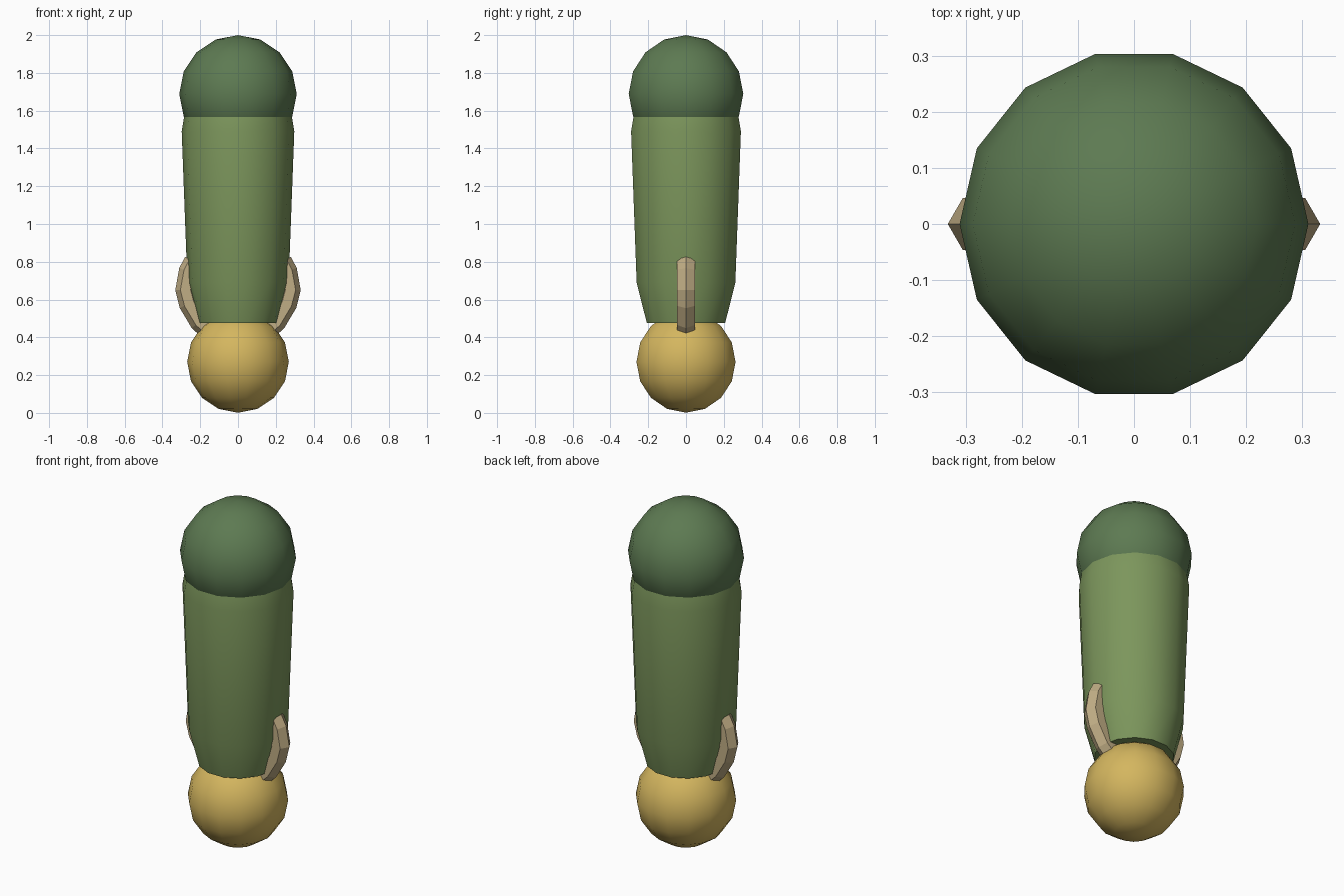
import bpy, bmesh, math

if "Cube" in bpy.data.objects:
    bpy.data.objects.remove(bpy.data.objects["Cube"])

SIDES = 14


def material(name, r, g, b):
    m = bpy.data.materials.new(name)
    lin = [((c / 255 + 0.055) / 1.055) ** 2.4 for c in (r, g, b)]
    m.diffuse_color = (*lin, 1)
    m.use_nodes = True
    m.node_tree.nodes["Principled BSDF"].inputs["Base Color"].default_value = m.diffuse_color
    return m


dark_green = material("dark green", 93, 122, 82)
leaf_green = material("leaf green", 124, 150, 92)
gold = material("gold", 212, 182, 95)
tan = material("tan", 192, 173, 133)


def skin(name, rings, mat, smooth):
    """Join equal-sized rings of points into a closed tube."""
    bm = bmesh.new()
    loops = [[bm.verts.new(p) for p in ring] for ring in rings]
    n = len(loops[0])
    for a, b in zip(loops, loops[1:]):
        for i in range(n):
            j = (i + 1) % n
            bm.faces.new((a[i], a[j], b[j], b[i]))
    bm.faces.new(loops[0])
    bm.faces.new(loops[-1])
    bmesh.ops.remove_doubles(bm, verts=bm.verts, dist=1e-4)
    bmesh.ops.recalc_face_normals(bm, faces=bm.faces)
    me = bpy.data.meshes.new(name)
    bm.to_mesh(me)
    bm.free()
    me.materials.append(mat)
    ob = bpy.data.objects.new(name, me)
    bpy.context.collection.objects.link(ob)
    if smooth:
        bpy.ops.object.select_all(action='DESELECT')
        ob.select_set(True)
        bpy.context.view_layer.objects.active = ob
        bpy.ops.object.shade_smooth_by_angle(angle=math.radians(40))
    return ob


def circle(r, z):
    return [(r * math.cos(2 * math.pi * i / SIDES),
             r * math.sin(2 * math.pi * i / SIDES), z) for i in range(SIDES)]


def ball(name, r, z, mat):
    bpy.ops.mesh.primitive_uv_sphere_add(segments=SIDES, ring_count=8, radius=r,
                                         location=(0, 0, z))
    ob = bpy.context.object
    ob.name = name
    # turn so that corners lie on the x axis
    if max(v.co.x for v in ob.data.vertices) < r * 0.99:
        ob.rotation_euler.z = math.pi / SIDES
    ob.data.materials.append(mat)
    bpy.ops.object.shade_smooth_by_angle(angle=math.radians(40))


# Rounded ends
ball("top_dome", 0.311, 1.689, dark_green)
ball("bottom_ball", 0.269, 0.27, gold)

# Tapered body
skin("body", [circle(r, z) for r, z in
              [(0.213, 0.477), (0.268, 0.69), (0.298, 1.49), (0.285, 1.568)]],
     leaf_green, True)

# Curved side ribs: outer edge x, z and the outward direction in degrees
RIB = [(0.28, 0.826, 30), (0.311, 0.767, 20), (0.332, 0.65, -1),
       (0.308, 0.555, -25), (0.245, 0.449, -37), (0.21, 0.417, -40)]
R = 0.054
for side, label in ((-1, "left"), (1, "right")):
    rings = []
    for x, z, deg in RIB:
        a = math.radians(deg)
        ring = []
        for k in range(6):
            t = k * math.pi / 3
            d = R * (math.cos(t) - 1)
            ring.append((side * (x + d * math.cos(a)), R * math.sin(t),
                         z + d * math.sin(a)))
        rings.append(ring)
    skin(label + "_rib", rings, tan, False)
